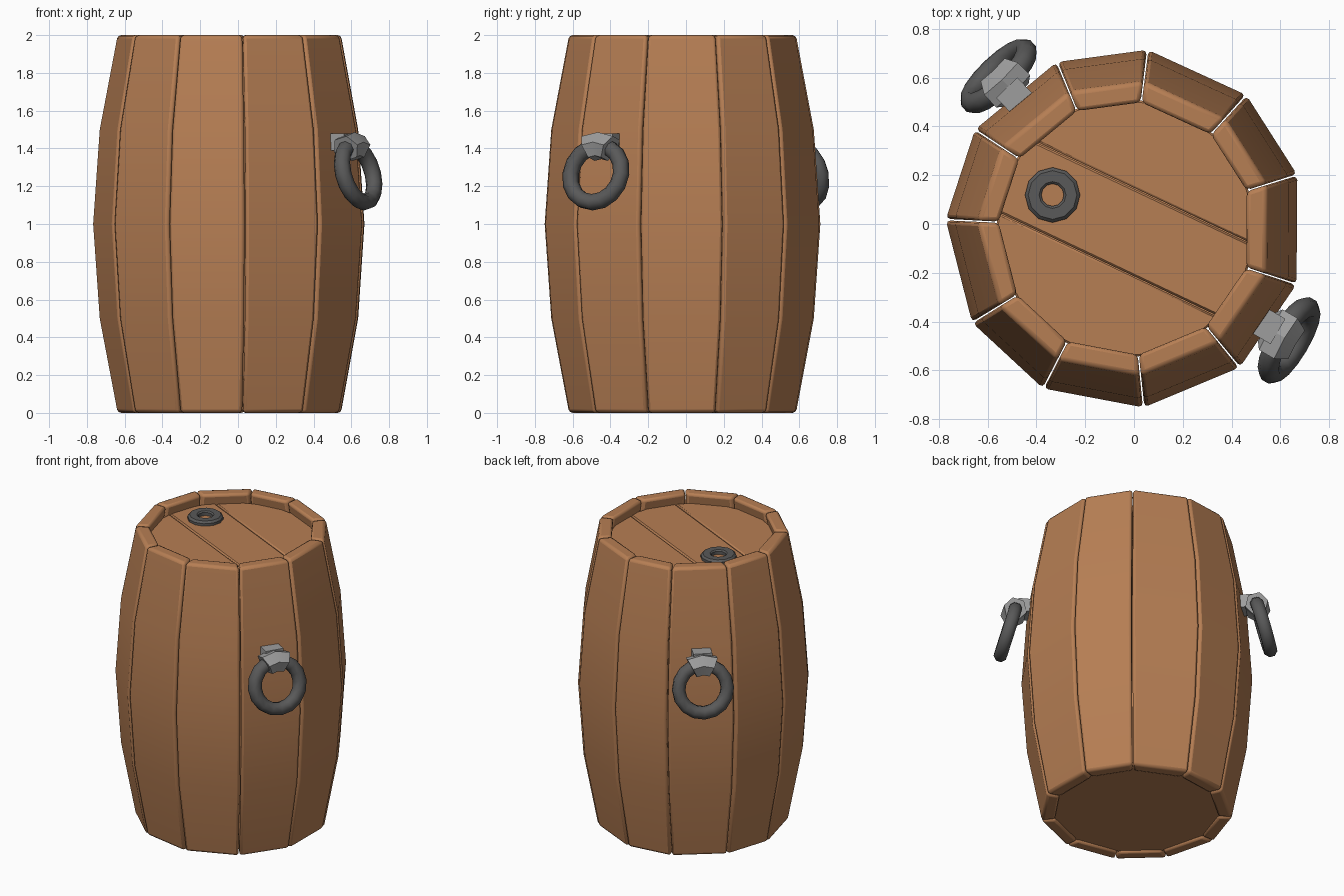
import bpy, bmesh, math
from mathutils import Vector, Matrix

if "Cube" in bpy.data.objects:
    bpy.data.objects.remove(bpy.data.objects["Cube"])

CX, CY = -0.035, -0.018            # barrel axis
SEAMS = [177.2, 146.7, 112.4, 82.9, 47.8, 17.3, -18.1, -50.6, -84.2, -117.2, -148.4]
PROFILE = [(0, 0.607), (0.5, 0.702), (1, 0.737), (1.5, 0.702), (2, 0.607)]
WALL = 0.09


def material(name, rgb):
    m = bpy.data.materials.new(name)
    m.diffuse_color = (*rgb, 1)
    m.use_nodes = True
    m.node_tree.nodes["Principled BSDF"].inputs["Base Color"].default_value = m.diffuse_color
    return m


WOOD = material("wood brown", (0.47, 0.21, 0.088))
IRON = material("dark iron", (0.1, 0.1, 0.1))
STEEL = material("light steel", (0.34, 0.34, 0.34))


def finish(name, bm, mat, bevel=0, segs=2, angle=40):
    bmesh.ops.recalc_face_normals(bm, faces=bm.faces)
    me = bpy.data.meshes.new(name)
    bm.to_mesh(me)
    bm.free()
    me.materials.append(mat)
    ob = bpy.data.objects.new(name, me)
    bpy.context.collection.objects.link(ob)
    if bevel:
        b = ob.modifiers.new("bevel", 'BEVEL')
        b.width, b.segments, b.limit_method = bevel, segs, 'ANGLE'
        b.angle_limit = math.radians(40)
    bpy.ops.object.select_all(action='DESELECT')
    ob.select_set(True)
    bpy.context.view_layer.objects.active = ob
    bpy.ops.object.shade_smooth_by_angle(angle=math.radians(angle))
    return ob


def loft(bm, sections, close=False):
    """Skin a list of closed point loops, capping the ends unless closed."""
    rows = [[bm.verts.new(p) for p in s] for s in sections]
    n = len(rows[0])
    for i in range(len(rows) - (0 if close else 1)):
        a, b = rows[i], rows[(i + 1) % len(rows)]
        for j in range(n):
            k = (j + 1) % n
            bm.faces.new((a[j], a[k], b[k], b[j]))
    if not close:
        bm.faces.new(rows[0])
        bm.faces.new(rows[-1])


def polar(r, deg, z):
    a = math.radians(deg)
    return Vector((CX + r * math.cos(a), CY + r * math.sin(a), z))


# staves
for i, a1 in enumerate(SEAMS):
    a0 = SEAMS[(i + 1) % len(SEAMS)]
    if a0 > a1:
        a0 -= 360
    a0, a1 = a0 + 0.25, a1 - 0.25
    bm = bmesh.new()
    loft(bm, [[polar(r, a0, z), polar(r, a1, z), polar(r - WALL, a1, z), polar(r - WALL, a0, z)]
              for z, r in PROFILE])
    finish(f"stave_{i + 1}", bm, WOOD, bevel=0.018, angle=60)

# lid planks: a disc cut into three strips
N = Vector((0.428, 0.904, 0))
C = Vector((CX, CY, 0))


def disc(r, z0, z1, segs=32):
    bm = bmesh.new()
    loft(bm, [[polar(r, 360 * k / segs, z) for k in range(segs)] for z in (z0, z1)])
    return bm


for i, (lo, hi) in enumerate([(-0.7, -0.166), (-0.162, 0.162), (0.166, 0.7)]):
    bm = disc(0.53, 1.88, 1.93)
    for d, s in ((lo, -1), (hi, 1)):
        geom = bm.verts[:] + bm.edges[:] + bm.faces[:]
        cut = bmesh.ops.bisect_plane(bm, geom=geom, plane_co=C + N * d, plane_no=N * s, clear_outer=True)
        edges = [e for e in cut["geom_cut"] if isinstance(e, bmesh.types.BMEdge)]
        if edges:
            bmesh.ops.holes_fill(bm, edges=edges)
    finish(f"lid_plank_{i + 1}", bm, WOOD, bevel=0.008, segs=1)

# bottom board
finish("bottom_board", disc(0.53, 0.015, 0.06), WOOD)

# bung ring: chamfered washer with twelve sides
bm = bmesh.new()
washer = [(0.046, 1.92), (0.113, 1.92), (0.113, 1.947), (0.1, 1.96), (0.055, 1.96), (0.046, 1.952)]
loft(bm, [[Vector((-0.334 + r * math.cos(k * math.pi / 6), 0.119 + r * math.sin(k * math.pi / 6), z))
           for r, z in washer] for k in range(12)], close=True)
finish("bung_ring", bm, IRON)


def arc_tube(angles, major, minor, sides, close):
    """Tube along an arc in the local yz plane; angles measured from the top."""
    bm = bmesh.new()
    secs = []
    for a in angles:
        out = Vector((0, math.sin(a), math.cos(a)))
        secs.append([out * (major + minor * math.cos(t)) + Vector((minor * math.sin(t), 0, 0))
                     for t in (2 * math.pi * (j + 0.5) / sides for j in range(sides))])
    loft(bm, secs, close)
    return bm


# handles: hanging ring, clasp around its top, and mounting block
for side, ang in (("right", -34.4), ("left", 129.8)):
    yaw = Matrix.Rotation(math.radians(ang + 4), 4, 'Z')
    tilt = Matrix.Rotation(math.radians(-15), 4, 'Y')
    place = Matrix.Translation(polar(0.813, ang, 1.265)) @ yaw @ tilt.inverted()
    probe = (place.to_3x3() @ Vector((0, 0, -1))).dot(yaw.to_3x3() @ Vector((1, 0, 0)))
    if probe < 0:                  # ring bottom must swing outward
        place = Matrix.Translation(polar(0.813, ang, 1.265)) @ yaw @ tilt

    bm = arc_tube([2 * math.pi * k / 16 for k in range(16)], 0.155, 0.044, 8, True)
    bm.transform(place)
    finish(f"{side}_handle_ring", bm, IRON, angle=60)

    bm = arc_tube([math.radians(a) for a in (-26, 0, 26)], 0.155, 0.074, 6, False)
    bm.transform(place)
    finish(f"{side}_handle_clasp", bm, STEEL, angle=25)

    bm = bmesh.new()
    bmesh.ops.create_cube(bm, size=1)
    bm.transform(Matrix.Translation(polar(0.69, ang, 1.435)) @ yaw @ Matrix.Diagonal((0.13, 0.12, 0.09, 1)))
    finish(f"{side}_handle_block", bm, STEEL)
